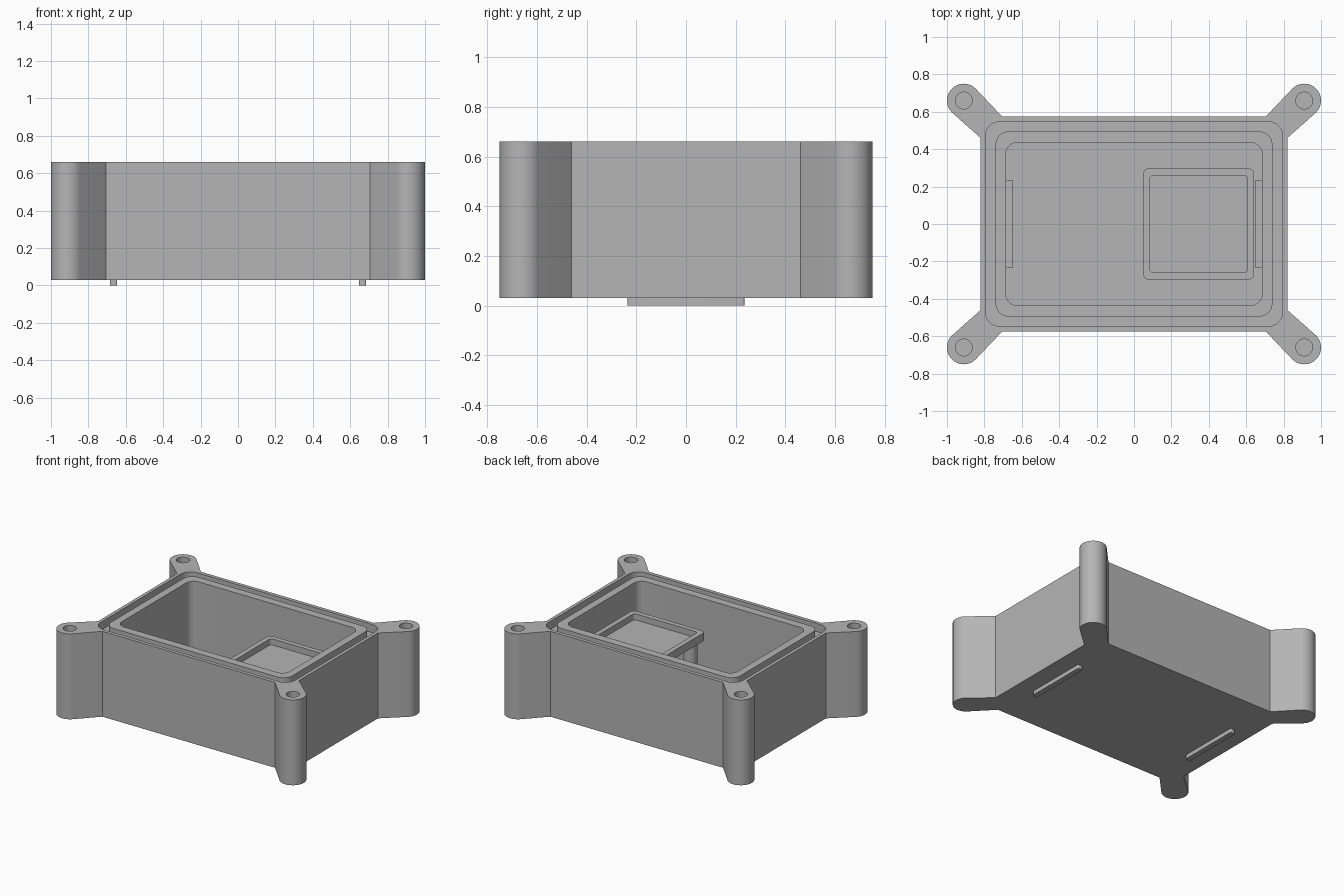
import bpy, bmesh
from math import sin, cos, pi, radians

cube = bpy.data.objects.get("Cube")
if cube:
    bpy.data.objects.remove(cube, do_unlink=True)

grey = bpy.data.materials.new("plain grey")
grey.use_nodes = True
grey.diffuse_color = (0.46, 0.46, 0.46, 1)
bsdf = next(n for n in grey.node_tree.nodes if n.type == "BSDF_PRINCIPLED")
bsdf.inputs["Base Color"].default_value = (0.46, 0.46, 0.46, 1)

BOTTOM, TOP, FLOOR = 0.03, 0.66, 0.09
EAR_X, EAR_Y, EAR_R = 0.91, 0.66, 0.09
SIDES = [(1, 1), (-1, 1), (-1, -1), (1, -1)]


def arc(cx, cy, r, start, end, steps):
    """Points along an arc, angles in degrees."""
    angles = [radians(start + (end - start) * i / steps) for i in range(steps + 1)]
    return [(cx + r * cos(a), cy + r * sin(a)) for a in angles]


def four_corners(corner):
    """Mirror the points of the +x +y corner into a closed outline."""
    outline = []
    for sx, sy in SIDES:
        pts = corner if sx * sy > 0 else corner[::-1]
        outline += [(x * sx, y * sy) for x, y in pts]
    return outline


def rounded(hx, hy, r, cx=0, cy=0):
    pts = four_corners(arc(hx - r, hy - r, r, 0, 90, 8))
    return [(x + cx, y + cy) for x, y in pts]


def circle(cx, cy, r):
    return arc(cx, cy, r, 0, 360, 40)[:-1]


def prism(name, outline, z0, z1):
    bm = bmesh.new()
    base = bm.faces.new([bm.verts.new((x, y, z0)) for x, y in outline])
    top = bmesh.ops.extrude_face_region(bm, geom=[base])["geom"]
    verts = [v for v in top if isinstance(v, bmesh.types.BMVert)]
    bmesh.ops.translate(bm, vec=(0, 0, z1 - z0), verts=verts)
    bmesh.ops.recalc_face_normals(bm, faces=bm.faces)
    mesh = bpy.data.meshes.new(name)
    bm.to_mesh(mesh)
    bm.free()
    mesh.materials.append(grey)
    ob = bpy.data.objects.new(name, mesh)
    bpy.context.collection.objects.link(ob)
    return ob


def activate(ob):
    bpy.ops.object.select_all(action="DESELECT")
    ob.select_set(True)
    bpy.context.view_layer.objects.active = ob


def cut(target, cutter):
    mod = target.modifiers.new("cut", "BOOLEAN")
    mod.operation, mod.solver, mod.object = "DIFFERENCE", "EXACT", cutter
    activate(target)
    bpy.ops.object.modifier_apply(modifier=mod.name)
    bpy.data.objects.remove(cutter, do_unlink=True)


# Box with a screw ear on a tapered arm at each corner
corner = [(0.82, 0.46)] + arc(EAR_X, EAR_Y, EAR_R, -45, 135, 28) + [(0.705, 0.575)]
parts = [prism("box_body", four_corners(corner), BOTTOM, TOP)]
body = parts[0]

# Main cavity
cut(body, prism("cavity_cutter", rounded(0.685, 0.435, 0.06), FLOOR, TOP + 0.1))

# Seal groove around the rim
groove = prism("groove_cutter", rounded(0.795, 0.548, 0.08), TOP - 0.06, TOP + 0.1)
cut(groove, prism("ridge_cutter", rounded(0.74, 0.495, 0.07), TOP - 0.2, TOP + 0.2))
cut(body, groove)

# Blind screw holes in the ears
for sx, sy in SIDES:
    hole = circle(sx * EAR_X, sy * EAR_Y, 0.045)
    cut(body, prism("hole_cutter", hole, TOP - 0.3, TOP + 0.1))

# Raised tray with a shallow recess, on four posts
TRAY_X, TRAY_BASE, TRAY_TOP = 0.345, 0.44, 0.50
tray = prism("tray", rounded(0.297, 0.297, 0.03, TRAY_X), TRAY_BASE, TRAY_TOP)
cut(tray, prism("recess_cutter", rounded(0.26, 0.26, 0.02, TRAY_X),
                TRAY_TOP - 0.045, TRAY_TOP + 0.1))
parts.append(tray)
for i, (sx, sy) in enumerate(SIDES):
    post = circle(TRAY_X + sx * 0.225, sy * 0.225, 0.047)
    parts.append(prism(f"tray_post_{i + 1}", post, FLOOR, TRAY_BASE))

# Narrow ribs through the floor, one near each end
for side, sx in (("left", 1), ("right", -1)):
    rib = rounded(0.019, 0.235, 0.008, sx * 0.665)
    parts.append(prism(f"{side}_floor_rib", rib, 0, FLOOR + 0.03))

for ob in parts:
    activate(ob)
    bpy.ops.object.shade_smooth_by_angle(angle=radians(30))
